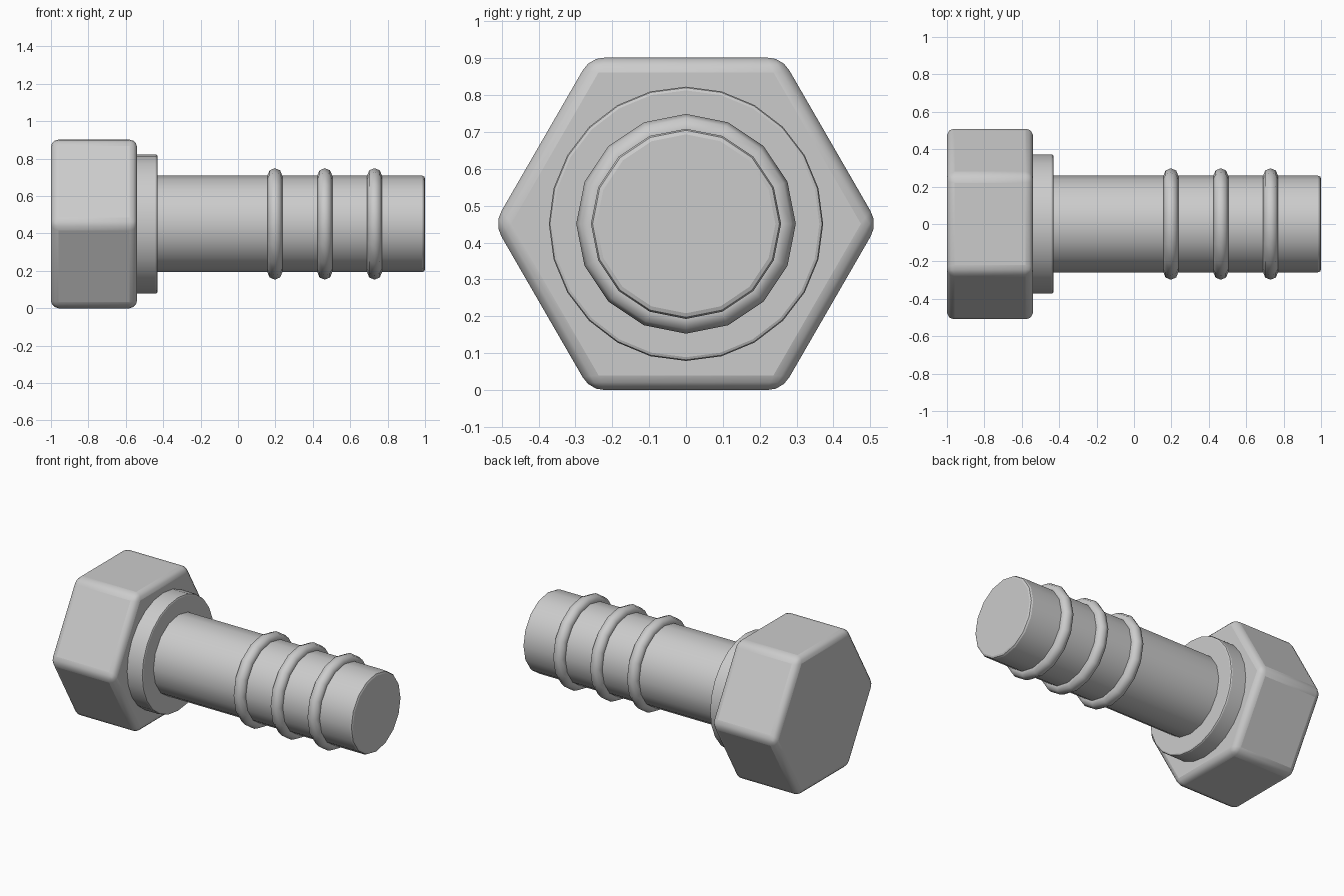
import bpy
import math

if "Cube" in bpy.data.objects:
    bpy.data.objects.remove(bpy.data.objects["Cube"])

AXIS_Z = 0.451            # height of the bolt axis
ROT = (0, math.pi / 2, 0)  # lay parts along x


def finish(name, angle):
    ob = bpy.context.object
    ob.name = name
    bpy.ops.object.transform_apply(location=False, rotation=True, scale=True)
    bpy.ops.object.shade_smooth_by_angle(angle=math.radians(angle))
    return ob


def cylinder(name, sides, radius, x0, x1, bevel, segments):
    bpy.ops.mesh.primitive_cylinder_add(
        vertices=sides, radius=radius, depth=x1 - x0,
        location=((x0 + x1) / 2, 0, AXIS_Z), rotation=ROT)
    ob = finish(name, 40)
    mod = ob.modifiers.new("edge_rounding", 'BEVEL')
    mod.width = bevel
    mod.segments = segments
    mod.limit_method = 'ANGLE'
    mod.angle_limit = math.radians(40)
    bpy.ops.object.modifier_apply(modifier=mod.name)
    bpy.ops.object.shade_smooth_by_angle(angle=math.radians(40))
    return ob


# Hexagonal head, with corners pointing along y
cylinder("hex_head", 6, AXIS_Z / math.cos(math.pi / 6), -1.0, -0.54, 0.04, 3)

# Washer collar under the head
cylinder("collar", 24, 0.372, -0.56, -0.43, 0.01, 2)

# Plain shank
cylinder("shank", 16, 0.258, -0.56, 1.0, 0.015, 2)

# Thread rings
for i, x in enumerate((0.197, 0.464, 0.73)):
    bpy.ops.mesh.primitive_torus_add(
        major_radius=0.258, minor_radius=0.04,
        major_segments=16, minor_segments=8,
        location=(x, 0, AXIS_Z), rotation=ROT)
    finish(f"thread_ring_{i + 1}", 60)
